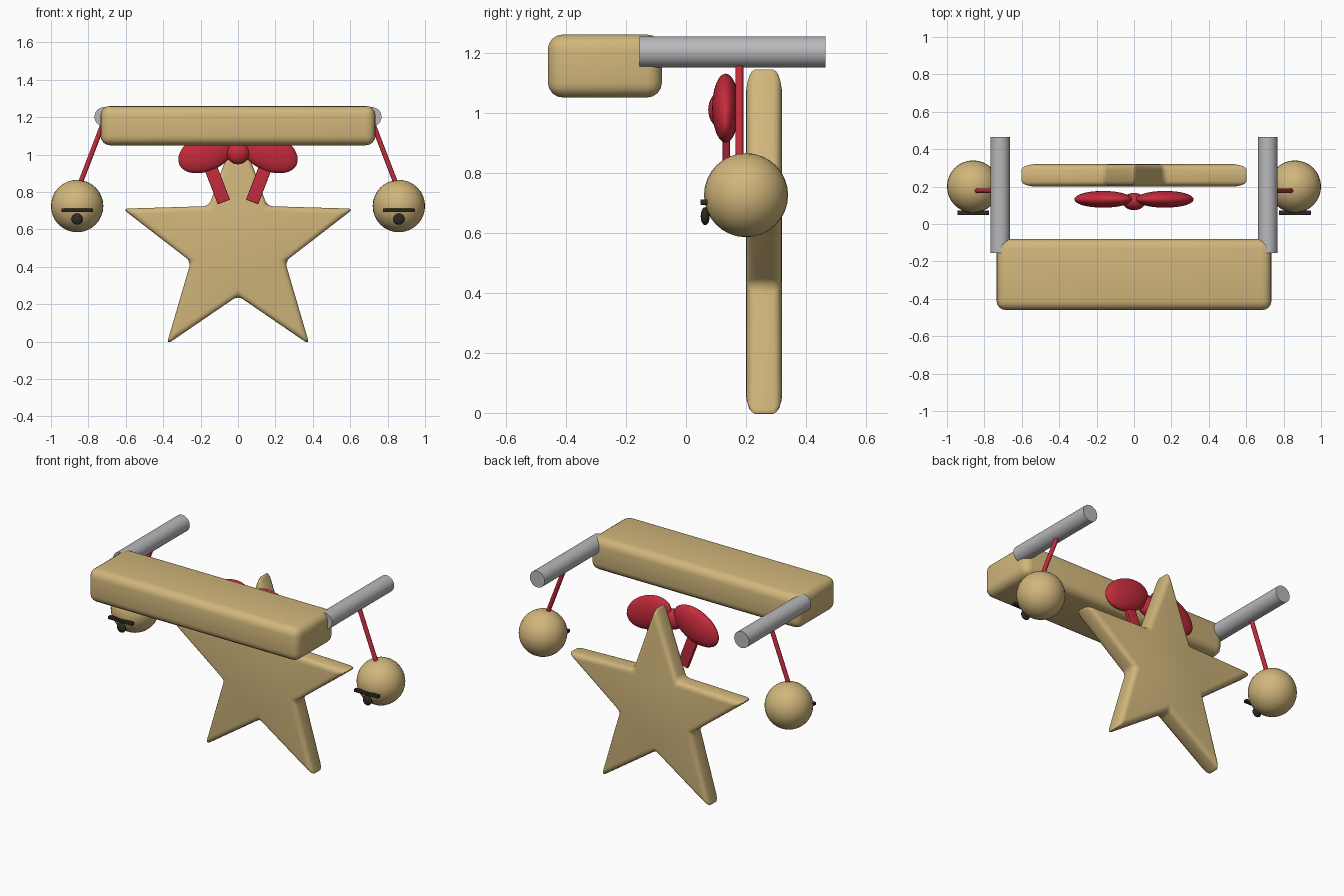
import bpy, bmesh, math
from mathutils import Vector

if "Cube" in bpy.data.objects:
    bpy.data.objects.remove(bpy.data.objects["Cube"])


def material(name, rgb):
    m = bpy.data.materials.new(name)
    m.diffuse_color = (*rgb, 1)
    m.use_nodes = True
    m.node_tree.nodes["Principled BSDF"].inputs["Base Color"].default_value = m.diffuse_color
    return m


TAN = material("tan wood", (0.64, 0.47, 0.2))
RED = material("red ribbon", (0.56, 0.025, 0.045))
GREY = material("grey metal", (0.48, 0.48, 0.5))
DARK = material("dark trim", (0.025, 0.023, 0.018))


def finish(obj, name, mat, bevel=0, segments=4, angle=40):
    """Name, colour, bevel and smooth an object."""
    obj.name = name
    obj.data.materials.append(mat)
    bpy.ops.object.select_all(action='DESELECT')
    obj.select_set(True)
    bpy.context.view_layer.objects.active = obj
    if bevel:
        mod = obj.modifiers.new("rounded", 'BEVEL')
        mod.width, mod.segments = bevel, segments
        mod.limit_method = 'ANGLE'
        bpy.ops.object.modifier_apply(modifier=mod.name)
    bpy.ops.object.shade_smooth_by_angle(angle=math.radians(angle))
    return obj


def box(name, loc, size, mat, bevel=0, rot=(0, 0, 0)):
    bpy.ops.mesh.primitive_cube_add(size=1, location=loc, rotation=rot)
    obj = bpy.context.object
    obj.scale = size
    bpy.ops.object.transform_apply(location=False, rotation=False, scale=True)
    return finish(obj, name, mat, bevel)


def ellipsoid(name, loc, radii, mat, rot=(0, 0, 0)):
    bpy.ops.mesh.primitive_uv_sphere_add(segments=32, ring_count=16, radius=1,
                                         location=loc, rotation=rot)
    obj = bpy.context.object
    obj.scale = radii
    return finish(obj, name, mat, angle=60)


def rod(name, a, b, radius, mat, sides=32):
    a, b = Vector(a), Vector(b)
    bpy.ops.mesh.primitive_cylinder_add(vertices=sides, radius=radius,
                                        depth=(b - a).length, location=(a + b) / 2)
    obj = bpy.context.object
    obj.rotation_euler = (b - a).to_track_quat('Z', 'Y').to_euler()
    return finish(obj, name, mat)


# Rounded front beam
box("front_beam", (0, -0.27, 1.155), (1.47, 0.38, 0.21), TAN, 0.05)

# Five-pointed star plate
bm = bmesh.new()
ring = []
for i in range(10):
    r = 0.65 if i % 2 == 0 else 0.265
    t = math.pi / 2 + i * math.pi / 5
    ring.append(bm.verts.new((r * math.cos(t), 0.2, 0.51 + r * math.sin(t))))
face = bm.faces.new(ring)
back = bmesh.ops.extrude_face_region(bm, geom=[face])["geom"]
bmesh.ops.translate(bm, vec=(0, 0.12, 0),
                    verts=[v for v in back if isinstance(v, bmesh.types.BMVert)])
bmesh.ops.recalc_face_normals(bm, faces=bm.faces)
mesh = bpy.data.meshes.new("star")
bm.to_mesh(mesh)
bm.free()
star = bpy.data.objects.new("star", mesh)
bpy.context.collection.objects.link(star)
finish(star, "star", TAN, 0.03, 4)

# Bow knot
ellipsoid("bow_knot", (0, 0.12, 1.01), (0.062, 0.046, 0.062), RED)

for s, side in ((-1, "left"), (1, "right")):
    # Bow loop and ribbon tail
    ellipsoid(f"bow_loop_{side}", (s * 0.165, 0.132, 1.015), (0.164, 0.045, 0.101),
              RED, (0, s * math.radians(25), 0))
    box(f"ribbon_tail_{side}", (s * 0.122, 0.134, 0.868), (0.07, 0.024, 0.26),
        RED, 0.004, (0, s * math.radians(21), 0))
    # Side pipe, hanging cord and ball
    rod(f"side_pipe_{side}", (s * 0.715, -0.155, 1.202), (s * 0.715, 0.465, 1.202),
        0.052, GREY)
    rod(f"cord_{side}", (s * 0.712, 0.178, 1.19), (s * 0.85, 0.178, 0.83),
        0.013, RED, 16)
    ellipsoid(f"hanging_ball_{side}", (s * 0.86, 0.2, 0.725), (0.14,) * 3, TAN)
    # Slot bar and round button on the ball front
    box(f"ball_bar_{side}", (s * 0.86, 0.06, 0.702), (0.17, 0.024, 0.018), DARK, 0.003)
    ellipsoid(f"ball_button_{side}", (s * 0.86, 0.064, 0.655), (0.03, 0.015, 0.03), DARK)
